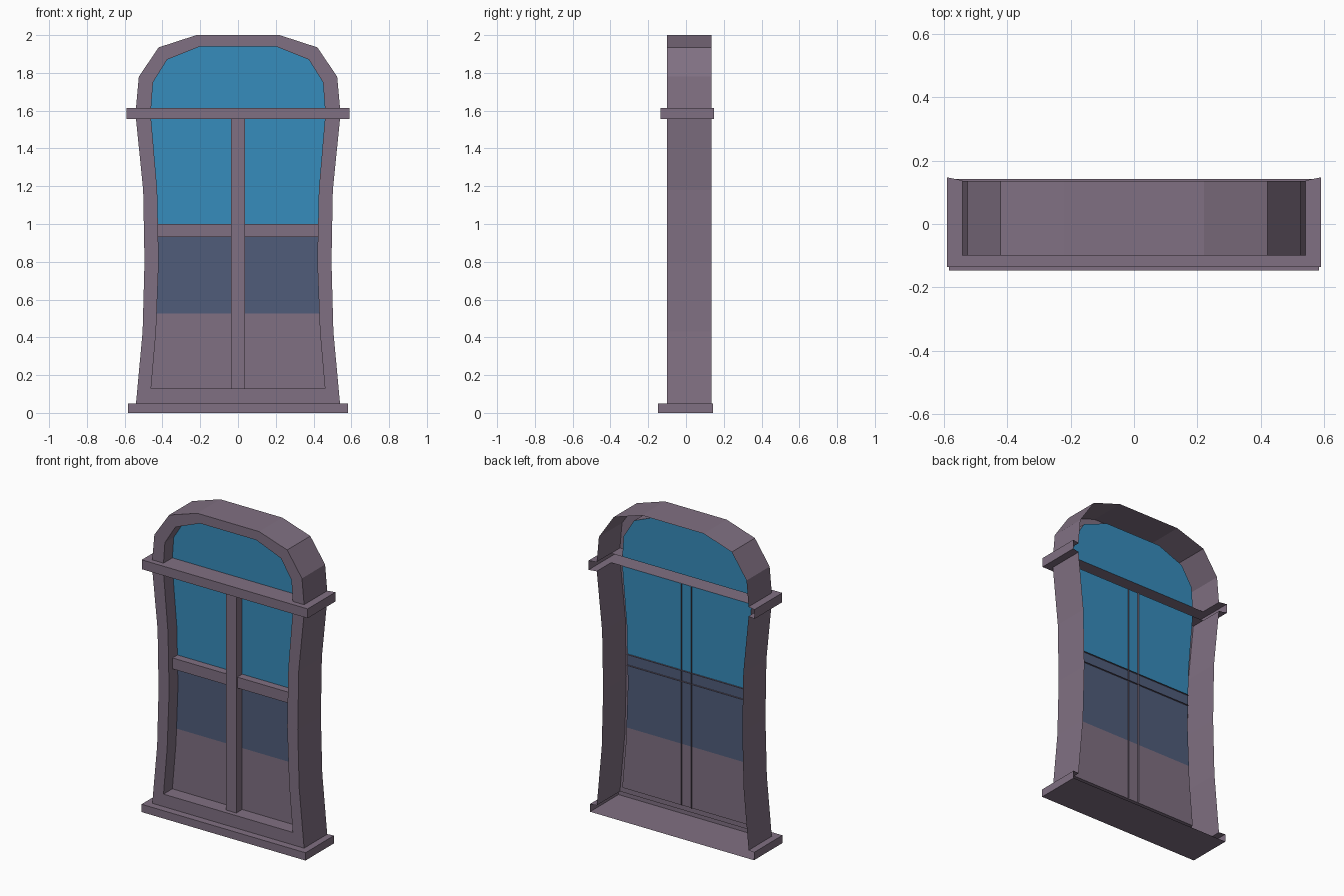
import bpy, bmesh

if "Cube" in bpy.data.objects:
    bpy.data.objects.remove(bpy.data.objects["Cube"])

def mat(name, rgb):
    m = bpy.data.materials.new(name)
    m.diffuse_color = (*rgb, 1)
    m.use_nodes = True
    m.node_tree.nodes["Principled BSDF"].inputs["Base Color"].default_value = m.diffuse_color
    return m

WOOD = mat("mauve_wood", (0.216, 0.162, 0.223))
BLUE = mat("bright_blue_glass", (0.037, 0.262, 0.503))
SLATE = mat("slate_blue_glass", (0.080, 0.107, 0.195))

FRONT, BACK, GLASS = -0.10, 0.135, -0.01

def build(name, faces, mats=(WOOD,), rule=None):
    """Make an object from a list of faces given as point lists."""
    bm = bmesh.new()
    for f in faces:
        bm.faces.new([bm.verts.new(p) for p in f])
    bmesh.ops.remove_doubles(bm, verts=bm.verts, dist=0.0005)
    bmesh.ops.recalc_face_normals(bm, faces=bm.faces)
    if rule:
        for f in bm.faces:
            f.material_index = rule(f.calc_center_median().z)
    me = bpy.data.meshes.new(name)
    bm.to_mesh(me)
    bm.free()
    for m in mats:
        me.materials.append(m)
    ob = bpy.data.objects.new(name, me)
    bpy.context.collection.objects.link(ob)
    return ob

def both_sides(half):
    """Right half profile (bottom to top) continued down the left side."""
    return half + [(-x, z) for x, z in reversed(half)]

def strip(path, y0, y1):
    """Wall swept in depth along an x-z path."""
    return [[(a[0], y0, a[1]), (b[0], y0, b[1]), (b[0], y1, b[1]), (a[0], y1, a[1])]
            for a, b in zip(path, path[1:])]

def ring(outer, inner):
    """Front face between two profiles."""
    return [[(p[0], FRONT, p[1]) for p in (outer[i], outer[i+1], inner[i+1], inner[i])]
            for i in range(len(outer) - 1)]

# arched top of the frame
arch_out = both_sides([(.54, 1.615), (.525, 1.78), (.42, 1.935), (.22, 2.0)])
arch_in = both_sides([(.46, 1.615), (.45, 1.75), (.375, 1.87), (.20, 1.94)])
build("arch_frame", ring(arch_out, arch_in) + strip(arch_out, FRONT, BACK)
      + strip(arch_in, FRONT, GLASS))

# waisted lower frame, open at the top where the cross bar sits
side_out = [(.54, .05), (.505, .43), (.495, .80), (.502, 1.18), (.54, 1.555)]
side_in = [(.46, .13), (.434, .43), (.42, .80), (.428, 1.18), (.46, 1.555)]
faces = strip([(-.46, .13), (.46, .13)], FRONT, GLASS)
faces += ring([(-.54, .05), (.54, .05)], [(-.46, .13), (.46, .13)])
for s in (-1, 1):
    o, i = [[(s * x, z) for x, z in p] for p in (side_out, side_in)]
    faces += ring(o, i) + strip(o, FRONT, BACK) + strip(i, FRONT, GLASS)
build("lower_frame", faces)

def inner_x(z):
    for (xa, za), (xb, zb) in zip(side_in, side_in[1:]):
        if z <= zb:
            return xa + (xb - xa) * (z - za) / (zb - za)
    return side_in[-1][0]

# glazing: arch pane and lower pane coloured by height
build("arch_glass", [[(x, GLASS, z) for x, z in arch_in]], (BLUE,))
levels = [.13, .43, .525, .80, 1.0, 1.18, 1.555]
pane = [[(-inner_x(a), GLASS, a), (inner_x(a), GLASS, a),
         (inner_x(b), GLASS, b), (-inner_x(b), GLASS, b)]
        for a, b in zip(levels, levels[1:])]
build("lower_glass", pane, (WOOD, SLATE, BLUE),
      lambda z: 0 if z < .525 else 1 if z < 1.0 else 2)

def plate(w, z, y0, ymid, yin, yout):
    """U-shaped horizontal plate that wraps round the frame sides."""
    out = [[(-w, y0, z), (-.54, y0, z), (.54, y0, z), (w, y0, z),
            (w, ymid, z), (.54, ymid, z), (-.54, ymid, z), (-w, ymid, z)]]
    for s in (-1, 1):
        out.append([(s*w, ymid, z), (s*.54, ymid, z), (s*.54, yin, z), (s*w, yout, z)])
    return out

def shell(w, z0, z1, y0, y1):
    """Front and end faces of a hollow moulding."""
    return [[(x, y, z) for (x, y), z in ((a, z0), (b, z0), (b, z1), (a, z1))]
            for a, b in (((-w, y0), (w, y0)), ((-w, y0), (-w, y1)), ((w, y0), (w, y1)))]

# cross bar, open at the back
build("cross_bar", shell(.59, 1.555, 1.615, -.135, .147)
      + plate(.59, 1.555, -.135, GLASS, .137, .147)
      + plate(.59, 1.615, -.135, GLASS, .137, .147))

# sill with a full bottom
build("sill", shell(.583, 0, .05, -.147, .142)
      + plate(.583, .05, -.147, FRONT, .137, .142)
      + [[(-.583, -.147, 0), (.583, -.147, 0), (.583, .142, 0), (-.583, .142, 0)]])

# glazing bars: channels whose edges poke through the glass
build("mullion", strip([(-.037, .13), (-.037, 1.555)], -.07, 0)
      + strip([(.037, .13), (.037, 1.555)], -.07, 0)
      + [[(-.037, -.07, .13), (.037, -.07, .13), (.037, -.07, 1.555), (-.037, -.07, 1.555)]])
build("middle_rail", strip([(-.424, .93), (.424, .93)], -.06, 0)
      + strip([(-.424, 1.0), (.424, 1.0)], -.06, 0)
      + [[(-.424, -.06, .93), (.424, -.06, .93), (.424, -.06, 1.0), (-.424, -.06, 1.0)]])
